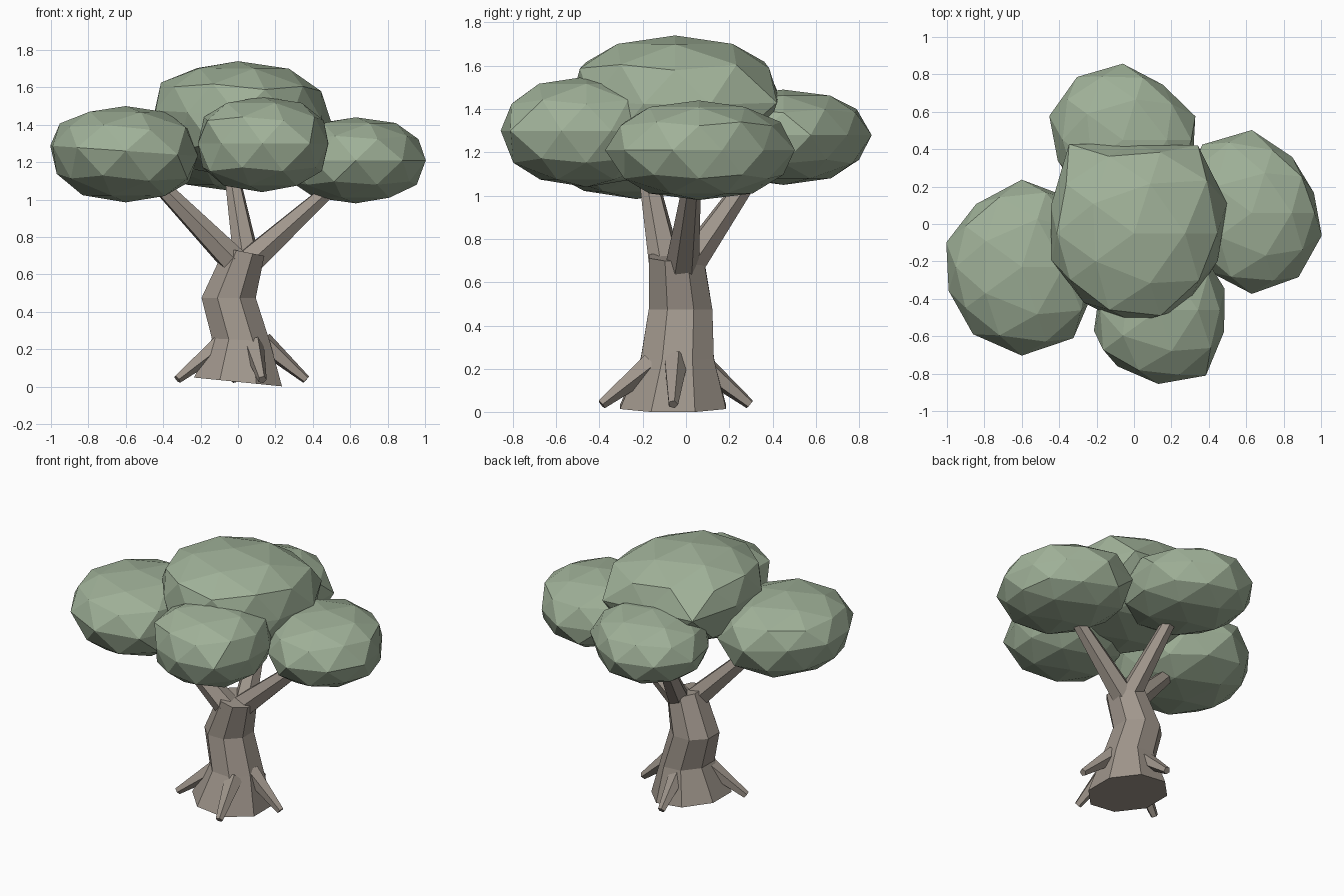
import bpy, bmesh, math, random
from mathutils import Vector

if "Cube" in bpy.data.objects:
    bpy.data.objects.remove(bpy.data.objects["Cube"])

random.seed(7)


def material(name, rgb):
    m = bpy.data.materials.new(name)
    m.diffuse_color = (*rgb, 1)
    m.use_nodes = True
    m.node_tree.nodes["Principled BSDF"].inputs["Base Color"].default_value = m.diffuse_color
    return m


LEAF = material("leaf green", (0.35, 0.44, 0.315))
BARK = material("bark brown", (0.35, 0.305, 0.262))


def finish(name, bm, mat):
    bmesh.ops.recalc_face_normals(bm, faces=bm.faces)
    me = bpy.data.meshes.new(name)
    bm.to_mesh(me)
    bm.free()
    me.materials.append(mat)
    ob = bpy.data.objects.new(name, me)
    bpy.context.collection.objects.link(ob)
    return ob


def loft(name, rings, mat):
    """Closed tube through a list of vertex rings."""
    bm = bmesh.new()
    loops = [[bm.verts.new(p) for p in r] for r in rings]
    n = len(loops[0])
    for a, b in zip(loops, loops[1:]):
        for i in range(n):
            j = (i + 1) % n
            bm.faces.new((a[i], a[j], b[j], b[i]))
    bm.faces.new(loops[0][::-1])
    bm.faces.new(loops[-1])
    return finish(name, bm, mat)


def limb(name, start, end, r0, r1, sides=6):
    """Tapered straight limb between two points."""
    a, b = Vector(start), Vector(end)
    q = (b - a).to_track_quat('Z', 'Y')
    rings = []
    for c, r in ((a, r0), (b, r1)):
        rings.append([c + q @ Vector((r * math.cos(t), r * math.sin(t), 0))
                      for t in (2 * math.pi * i / sides for i in range(sides))])
    return loft(name, rings, BARK)


def reach(outline, centre, d):
    """Distance from centre to the outline along direction d."""
    best = 0.0
    for i, p in enumerate(outline):
        a = Vector(p) - centre
        e = Vector(outline[i - 1]) - centre - a
        det = d.x * e.y - d.y * e.x
        if abs(det) > 1e-9:
            t = (a.x * e.y - a.y * e.x) / det
            s = (a.x * d.y - a.y * d.x) / det
            if t > 0 and -1e-6 <= s <= 1 + 1e-6:
                best = max(best, t)
    return best


def foliage(name, outline, centre, bottom, waist, top, power=0.85, slope=0.0):
    """Faceted clump: icosphere stretched to a plan outline and three heights."""
    c = Vector(centre)
    bm = bmesh.new()
    bmesh.ops.create_icosphere(bm, subdivisions=2, radius=1)
    for v in bm.verts:
        p = v.co.copy()
        flat = Vector((p.x, p.y))
        rho = flat.length
        xy = c.copy()
        if rho > 1e-4:
            d = flat / rho
            xy += d * reach(outline, c, d) * min(1.0, 1.01 * rho ** power) \
                * random.uniform(0.985, 1.015)
        h = math.copysign(abs(p.z) ** 0.88, p.z)
        z = waist + h * ((top - waist) if h > 0 else (waist - bottom))
        z += slope * (xy.x - c.x) * (1 - abs(h))
        v.co = (xy.x, xy.y, z)
    return finish(name, bm, LEAF)


# Bent trunk: centre, x radius, y radius, tilt of each ring
sections = [((0.0, -0.06, 0.025), 0.24, 0.25, -0.10),
            ((0.015, -0.04, 0.25), 0.158, 0.172, -0.05),
            ((-0.05, -0.025, 0.475), 0.148, 0.15, 0.0),
            ((0.035, -0.045, 0.72), 0.108, 0.128, -0.2)]
rings = []
for (x, y, z), rx, ry, tilt in sections:
    ring = []
    for i in range(8):
        t = 2 * math.pi * (i + 0.5) / 8
        dx, dy = 1.06 * rx * math.cos(t), 1.06 * ry * math.sin(t)
        ring.append((x + dx, y + dy, max(0, z + tilt * dx)))
    rings.append(ring)
loft("trunk", rings, BARK)

# Branches
limb("left_branch", (-0.01, -0.09, 0.66), (-0.46, -0.18, 1.12), 0.08, 0.042)
limb("right_branch", (0.05, -0.02, 0.66), (0.52, 0.03, 1.08), 0.08, 0.04)
limb("back_branch", (0.05, 0.0, 0.66), (-0.03, 0.32, 1.12), 0.075, 0.042)

# Roots flaring out to the ground
limb("right_root", (0.13, -0.05, 0.24), (0.365, -0.06, 0.037), 0.06, 0.024, 5)
limb("front_root", (0.08, -0.16, 0.22), (0.13, -0.39, 0.037), 0.06, 0.024, 5)
limb("left_root", (-0.09, -0.09, 0.23), (-0.325, -0.19, 0.039), 0.06, 0.024, 5)
limb("back_root", (0.0, 0.07, 0.22), (-0.02, 0.295, 0.037), 0.06, 0.024, 5)

# Foliage clumps: plan outline, centre, bottom / waist / top heights
foliage("left_foliage",
        [(-1, -.35), (-.86, -.6), (-.57, -.71), (-.29, -.6), (-.22, -.45), (-.22, -.1),
         (-.35, .18), (-.57, .24), (-.71, .22), (-.82, .14), (-1, -.08)],
        (-.6, -.23), 0.985, 1.26, 1.50, slope=-0.07)
foliage("right_foliage",
        [(.6, .52), (.92, .31), (1, .05), (1, -.06), (.87, -.3), (.6, -.38),
         (.42, -.28), (.25, -.05), (.26, .25), (.38, .44)],
        (.63, .06), 0.98, 1.21, 1.44)
foliage("front_foliage",
        [(.49, -.35), (.485, -.6), (.38, -.82), (.12, -.86), (0, -.82), (-.19, -.7),
         (-.23, -.48), (-.12, -.18), (.13, -.05), (.38, -.15)],
        (.13, -.46), 1.04, 1.30, 1.55)
foliage("back_foliage",
        [(-.04, .865), (-.3, .8), (-.46, .59), (-.4, .3), (-.22, .08), (0, .02),
         (.25, .12), (.345, .42), (.34, .57), (.12, .78)],
        (-.06, .45), 1.05, 1.28, 1.49)
foliage("top_foliage",
        [(-.34, .43), (0, .43), (.32, .43), (.43, .33), (.52, .05), (.42, -.33),
         (.17, -.53), (-.15, -.53), (-.4, -.3), (-.48, -.05)],
        (0, -.05), 1.12, 1.45, 1.74, 0.95, slope=-0.06)
